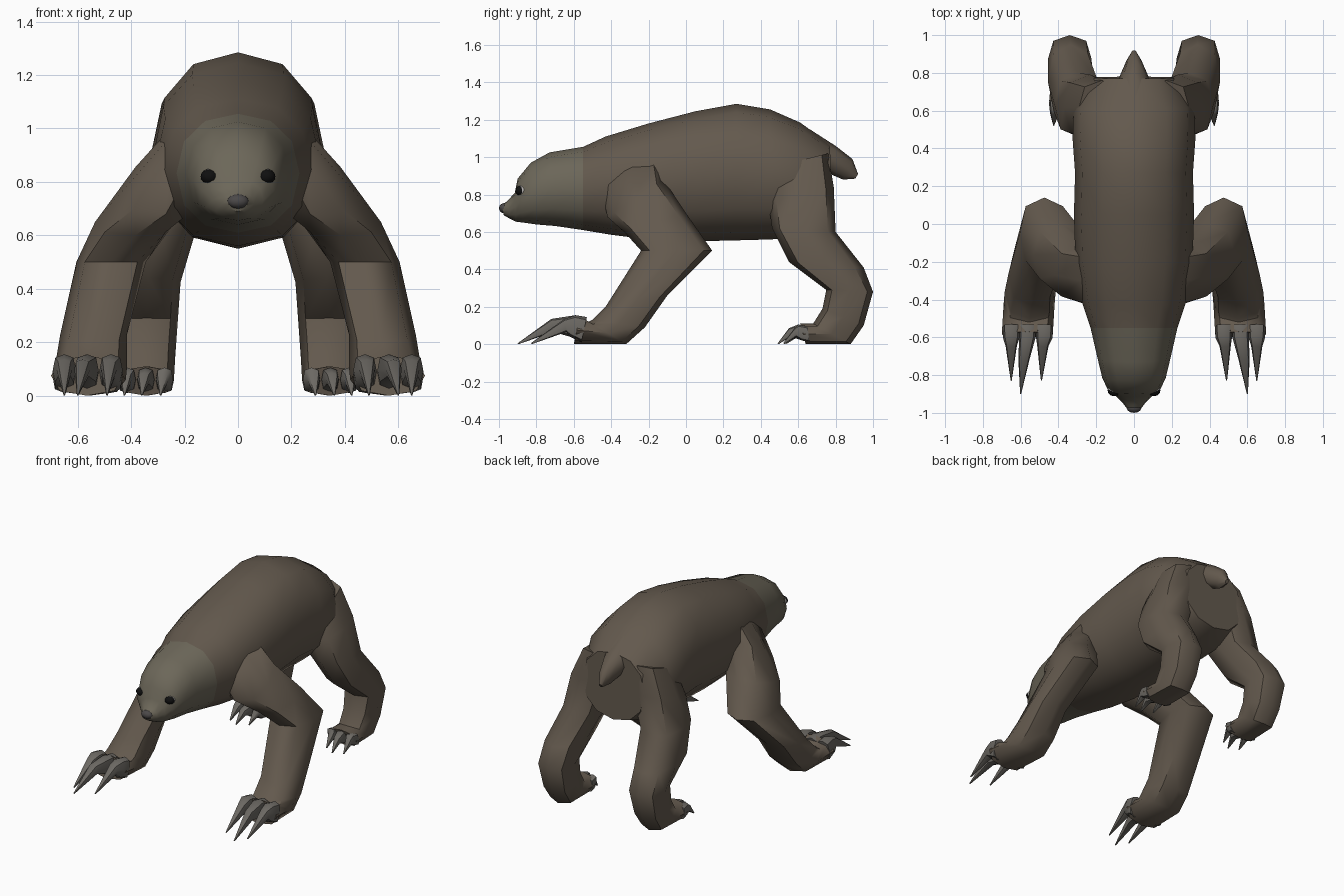
import bpy, bmesh, math


def mat(name, r, g, b):
    m = bpy.data.materials.new(name)
    m.diffuse_color = (r, g, b, 1)
    return m


FUR = mat("fur", 0.125, 0.10, 0.075)
FACE = mat("face_fur", 0.15, 0.135, 0.10)
CLAW = mat("claw_grey", 0.15, 0.14, 0.125)
DARK = mat("eye_black", 0.005, 0.005, 0.005)
RIM = mat("eye_rim", 0.45, 0.43, 0.42)
NOSE = mat("nose_grey", 0.07, 0.065, 0.065)


def spow(v, e):
    return math.copysign(abs(v) ** e, v)


def loft(name, rings, n, e, material, mirror=False):
    """Skin rings given as (ya, za, yb, zb, x centre, x radius): A and B are
    the two ends of the ring in side view."""
    bm = bmesh.new()
    loops = []
    for ya, za, yb, zb, xc, rx in rings:
        loop = []
        for i in range(n):
            t = 2 * math.pi * i / n
            c, s = spow(math.cos(t), e), spow(math.sin(t), e)
            loop.append(bm.verts.new((xc + rx * c,
                                      (ya + yb) / 2 + s * (yb - ya) / 2,
                                      (za + zb) / 2 + s * (zb - za) / 2)))
        loops.append(loop)
    for p, q in zip(loops, loops[1:]):
        for i in range(n):
            j = (i + 1) % n
            bm.faces.new((p[i], p[j], q[j], q[i]))
    bm.faces.new(loops[0])
    bm.faces.new(loops[-1])
    bmesh.ops.recalc_face_normals(bm, faces=bm.faces)
    me = bpy.data.meshes.new(name)
    bm.to_mesh(me)
    bm.free()
    me.materials.append(material)
    ob = bpy.data.objects.new(name, me)
    bpy.context.collection.objects.link(ob)
    if mirror:
        ob.modifiers.new("mirror", "MIRROR").use_mirror_merge = False
    return ob


def ball(name, loc, scale, material):
    bpy.ops.mesh.primitive_uv_sphere_add(segments=12, ring_count=8, radius=1, location=loc)
    ob = bpy.context.object
    ob.name = name
    ob.scale = scale
    ob.data.materials.append(material)


# Head and body: one skin from muzzle to rump (bottom, top, half width)
profile = [
    (-0.975, 0.69, -0.985, 0.745, 0.035), (-0.94, 0.67, -0.955, 0.765, 0.06),
    (-0.91, 0.655, -0.915, 0.81, 0.095), (-0.87, 0.65, -0.90, 0.885, 0.135),
    (-0.80, 0.64, -0.83, 0.97, 0.168), (-0.70, 0.632, -0.73, 1.025, 0.192),
    (-0.55, 0.61, -0.55, 1.055, 0.23), (-0.40, 0.585, -0.43, 1.11, 0.275),
    (-0.20, 0.56, -0.20, 1.18, 0.31), (0.05, 0.55, 0.05, 1.245, 0.318),
    (0.27, 0.555, 0.27, 1.285, 0.312), (0.45, 0.56, 0.45, 1.255, 0.325),
    (0.62, 0.57, 0.61, 1.185, 0.32), (0.78, 0.62, 0.77, 1.07, 0.23)]
body = loft("head_and_body", [(a, b, c, d, 0, r) for a, b, c, d, r in profile], 12, 0.9, FUR)
body.data.materials.append(FACE)
for f in body.data.polygons:
    if f.center.y < -0.62:
        f.material_index = 1

# Short tail
loft("tail", [(0.66, 0.92, 0.66, 1.15, 0, 0.11), (0.77, 0.91, 0.80, 1.06, 0, 0.075),
              (0.84, 0.88, 0.89, 0.99, 0, 0.04), (0.905, 0.885, 0.92, 0.91, 0, 0.012)],
     8, 1, FUR)

# Arms: shoulder, elbow, wrist, hand
loft("arm", [(-0.14, 1.02, -0.46, 0.86, 0.17, 0.11), (-0.12, 0.88, -0.42, 0.68, 0.27, 0.15),
             (0.0, 0.70, -0.33, 0.60, 0.385, 0.15), (0.14, 0.50, -0.24, 0.50, 0.475, 0.13),
             (-0.10, 0.26, -0.43, 0.20, 0.54, 0.125), (-0.22, 0.09, -0.50, 0.13, 0.55, 0.135),
             (-0.32, 0.0, -0.52, 0.12, 0.555, 0.135), (-0.60, 0.0, -0.57, 0.15, 0.565, 0.135)],
     8, 0.8, FUR, True)

# Hind legs: hip, knee, heel, foot
loft("hind_leg", [(0.76, 1.02, 0.48, 0.95, 0.17, 0.12), (0.79, 0.84, 0.44, 0.76, 0.23, 0.14),
                  (0.80, 0.60, 0.46, 0.62, 0.29, 0.13), (0.95, 0.41, 0.55, 0.44, 0.335, 0.12),
                  (1.0, 0.28, 0.75, 0.29, 0.34, 0.115), (0.95, 0.10, 0.73, 0.19, 0.34, 0.105),
                  (0.88, 0.0, 0.68, 0.11, 0.34, 0.10), (0.64, 0.0, 0.61, 0.11, 0.345, 0.105)],
     8, 0.8, FUR, True)

# Long front claws and short hind claws
for x, tx, ty in ((0.475, 0.49, -0.83), (0.565, 0.60, -0.90), (0.65, 0.65, -0.83)):
    loft("front_claw", [(-0.56, 0.01, -0.53, 0.145, x, 0.045),
                        (-0.62, 0.04, -0.59, 0.155, x, 0.043),
                        (ty + 0.19, 0.065, ty + 0.18, 0.135, (x + tx) / 2, 0.03),
                        (ty + 0.005, 0.0, ty, 0.005, tx, 0.003)], 8, 0.7, CLAW, True)
for x, tx, ty in ((0.275, 0.29, 0.53), (0.345, 0.36, 0.49), (0.415, 0.425, 0.52)):
    loft("hind_claw", [(0.66, 0.01, 0.65, 0.095, x, 0.034),
                       (0.62, 0.02, 0.60, 0.105, x, 0.032),
                       (ty + 0.07, 0.04, ty + 0.06, 0.085, (x + tx) / 2, 0.024),
                       (ty + 0.005, 0.0, ty, 0.005, tx, 0.003)], 8, 0.7, CLAW, True)

# Eyes and nose
for s in (-1, 1):
    ball("eye_rim", (0.102 * s, -0.876, 0.82), (0.037, 0.030, 0.031), RIM)
    ball("eye", (0.106 * s, -0.882, 0.82), (0.034, 0.030, 0.028), DARK)
ball("nose", (0, -0.972, 0.727), (0.04, 0.028, 0.027), NOSE)

# Soft shading with crisp corners
bpy.ops.object.select_all(action="SELECT")
bpy.context.view_layer.objects.active = body
bpy.ops.object.shade_smooth_by_angle(angle=math.radians(50))
